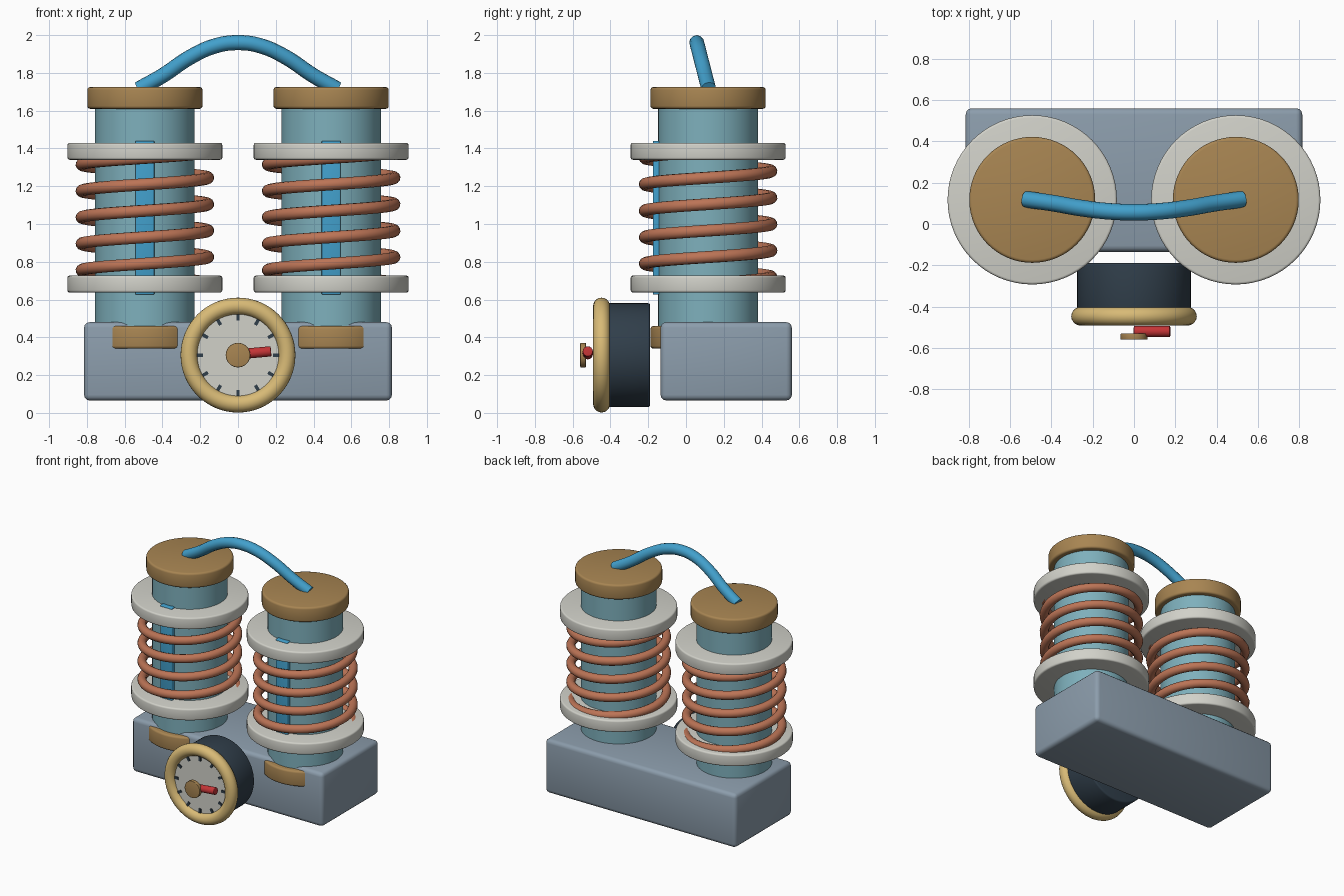
import bpy, math
from mathutils import Vector

if "Cube" in bpy.data.objects:
    bpy.data.objects.remove(bpy.data.objects["Cube"])


def material(name, r, g, b):
    lin = [(c / 255 / 12.92) if c < 10 else ((c / 255 + 0.055) / 1.055) ** 2.4 for c in (r, g, b)]
    m = bpy.data.materials.new(name)
    m.diffuse_color = (*lin, 1)
    m.use_nodes = True
    m.node_tree.nodes["Principled BSDF"].inputs["Base Color"].default_value = m.diffuse_color
    return m


STEEL = material("steel_blue", 140, 157, 172)
TEAL = material("glass_teal", 126, 176, 188)
COPPER = material("copper", 188, 116, 86)
BRONZE = material("bronze", 168, 133, 82)
CREAM = material("ceramic_cream", 209, 209, 201)
BRASS = material("pale_brass", 216, 186, 118)
DARK = material("dark_slate", 48, 62, 74)
RED = material("needle_red", 196, 52, 54)
BLUE = material("cable_blue", 66, 160, 204)


def finish(name, mat, bevel=0.0, segments=3):
    ob = bpy.context.object
    ob.name = name
    ob.data.materials.clear()
    ob.data.materials.append(mat)
    if bevel:
        mod = ob.modifiers.new("bevel", 'BEVEL')
        mod.width = bevel
        mod.segments = segments
        mod.limit_method = 'ANGLE'
        mod.angle_limit = math.radians(40)
        bpy.ops.object.modifier_apply(modifier=mod.name)
    bpy.ops.object.shade_smooth_by_angle(angle=math.radians(38))
    return ob


def rod(name, a, b, radius, mat, bevel=0.0, sides=64):
    """Cylinder between two points."""
    a, b = Vector(a), Vector(b)
    d = b - a
    bpy.ops.mesh.primitive_cylinder_add(
        vertices=sides, radius=radius, depth=d.length, location=(a + b) / 2,
        rotation=d.to_track_quat('Z', 'Y').to_euler())
    return finish(name, mat, bevel)


def box(name, center, size, mat, bevel=0.0, turn=0.0):
    bpy.ops.mesh.primitive_cube_add(size=1, location=center, rotation=(0, turn, 0))
    ob = bpy.context.object
    ob.scale = size
    bpy.ops.object.transform_apply(location=False, rotation=False, scale=True)
    return finish(name, mat, bevel)


def tube(name, points, radius, mat, kind='POLY'):
    """Round wire along a path, turned into a mesh."""
    cu = bpy.data.curves.new(name, 'CURVE')
    cu.dimensions = '3D'
    cu.bevel_depth = radius
    cu.bevel_resolution = 4
    cu.use_fill_caps = True
    sp = cu.splines.new(kind)
    if kind == 'BEZIER':
        sp.bezier_points.add(len(points) - 1)
        for bp, p in zip(sp.bezier_points, points):
            bp.co = p
            bp.handle_left_type = bp.handle_right_type = 'AUTO'
    else:
        sp.points.add(len(points) - 1)
        for q, p in zip(sp.points, points):
            q.co = (*p, 1)
    ob = bpy.data.objects.new(name, cu)
    bpy.context.collection.objects.link(ob)
    bpy.ops.object.select_all(action='DESELECT')
    ob.select_set(True)
    bpy.context.view_layer.objects.active = ob
    bpy.ops.object.convert(target='MESH')
    return finish(name, mat)


# Base block
box("base_block", (0, 0.213, 0.273), (1.63, 0.695, 0.415), STEEL, 0.03)

# Two coil columns
CX, CY = 0.493, 0.117
TURNS, Z0, Z1 = 5, 0.685, 1.385
for side, cx in (("left", -CX), ("right", CX)):
    def disc(part, z0, z1, r, mat, bevel=0.0):
        rod(f"{side}_{part}", (cx, CY, z0), (cx, CY, z1), r, mat, bevel)

    disc("column", 0.40, 1.66, 0.264, TEAL)
    disc("bottom_cap", 0.34, 0.46, 0.305, BRONZE, 0.015)
    disc("top_cap", 1.61, 1.725, 0.305, BRONZE, 0.015)
    disc("lower_flange", 0.637, 0.727, 0.41, CREAM, 0.012)
    disc("upper_flange", 1.34, 1.43, 0.41, CREAM, 0.012)
    box(f"{side}_front_strip", (cx, -0.155, 1.033), (0.1, 0.04, 0.815), BLUE, 0.006)
    # Copper winding
    n = TURNS * 48
    helix = []
    for i in range(n + 1):
        a = math.tau * TURNS * i / n
        helix.append((cx + 0.335 * math.cos(a), CY + 0.335 * math.sin(a), Z0 + (Z1 - Z0) * i / n))
    tube(f"{side}_coil", helix, 0.032, COPPER)

# Arched cable joining the top caps, leaning forward in the middle
half = [(0.525, 1.715), (0.40, 1.785), (0.25, 1.885), (0.12, 1.943)]
profile = [(-x, z) for x, z in half] + [(0, 1.96)] + half[::-1]
tube("top_cable", [(x, 0.12 - 0.063 * (z - 1.715) / 0.245, z) for x, z in profile],
     0.04, BLUE, 'BEZIER')

# Gauge on the front
GZ = 0.306
rod("gauge_body", (0, -0.19, GZ), (0, -0.43, GZ), 0.275, DARK, 0.012)
rod("gauge_face", (0, -0.42, GZ), (0, -0.46, GZ), 0.235, CREAM)
bpy.ops.mesh.primitive_torus_add(major_radius=0.259, minor_radius=0.045, major_segments=64,
                                 minor_segments=20, location=(0, -0.447, GZ),
                                 rotation=(math.pi / 2, 0, 0))
finish("gauge_rim", BRASS)
for i in range(12):
    a = math.tau * i / 12
    box(f"gauge_tick_{i + 1}", (0.2 * math.cos(a), -0.463, GZ + 0.2 * math.sin(a)),
        (0.032, 0.009, 0.018), DARK, turn=-a)
rod("gauge_needle", (0, -0.52, GZ + 0.004), (0.175, -0.52, GZ + 0.02), 0.027, RED, 0.004, 24)
rod("gauge_knob", (0, -0.53, GZ), (0, -0.56, GZ), 0.065, BRONZE, 0.004, 40)
